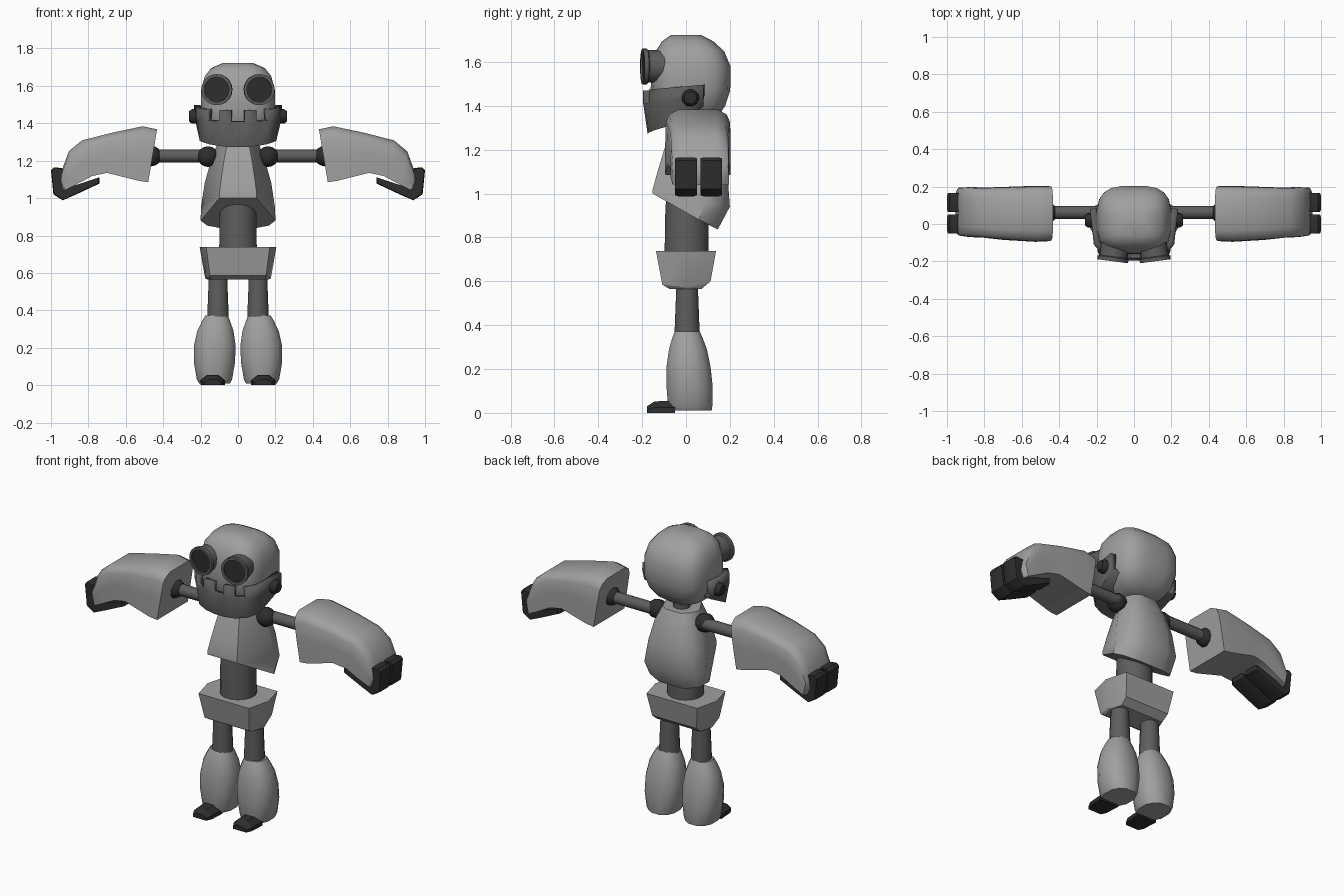
import bpy, bmesh, math
from mathutils import Vector

if "Cube" in bpy.data.objects:
    bpy.data.objects.remove(bpy.data.objects["Cube"])


def material(name, value):
    m = bpy.data.materials.new(name)
    m.diffuse_color = (value, value, value, 1)
    m.use_nodes = True
    m.node_tree.nodes["Principled BSDF"].inputs["Base Color"].default_value = m.diffuse_color
    return m


LIGHT = material("light_grey", 0.35)
MID = material("mid_grey", 0.11)
DARK = material("near_black", 0.027)


def finish(name, bm, mat, mirror=False, angle=40):
    bmesh.ops.recalc_face_normals(bm, faces=bm.faces)
    me = bpy.data.meshes.new(name)
    bm.to_mesh(me)
    bm.free()
    me.materials.append(mat)
    me.shade_smooth()
    me.set_sharp_from_angle(angle=math.radians(angle))
    ob = bpy.data.objects.new(name, me)
    bpy.context.collection.objects.link(ob)
    if mirror:
        ob.modifiers.new("mirror", 'MIRROR').use_mirror_merge = False
    return ob


def loft(name, rings, mat, mirror=False, angle=40):
    """Skin closed rings of equal length and cap both ends."""
    bm = bmesh.new()
    vs = [[bm.verts.new(p) for p in r] for r in rings]
    n = len(rings[0])
    for a, b in zip(vs, vs[1:]):
        for i in range(n):
            j = (i + 1) % n
            bm.faces.new((a[i], a[j], b[j], b[i]))
    bm.faces.new(vs[0])
    bm.faces.new(vs[-1])
    return finish(name, bm, mat, mirror, angle)


def lathe(name, origin, direction, profile, mat, mirror=False, n=16):
    """Turn (radius, distance) pairs around an axis."""
    d = Vector(direction).normalized()
    u = d.orthogonal().normalized()
    v = d.cross(u)
    o = Vector(origin)
    rings = []
    for r, t in profile:
        rings.append([o + d * t + (u * math.cos(a) + v * math.sin(a)) * r
                      for a in (2 * math.pi * (i + .5) / n for i in range(n))])
    return loft(name, rings, mat, mirror)


def oval(z, cx, hx, y0, y1, n=16, power=1.0):
    """Horizontal rounded ring; power below 1 makes it boxier."""
    pts = []
    for i in range(n):
        a = 2 * math.pi * (i + .5) / n
        c, s = math.cos(a), math.sin(a)
        pts.append((cx + hx * math.copysign(abs(c) ** power, c),
                    (y0 + y1) / 2 + (y1 - y0) / 2 * math.copysign(abs(s) ** power, s), z))
    return pts


def sym(half):
    """Close a half outline (x > 0, front to back) across x = 0."""
    return half + [(-x, y, z) for x, y, z in reversed(half)]


# Head and neck
loft("head", [oval(z, 0, hx, y0, y1, 20, .62) for z, hx, y0, y1 in [
    (1.31, .07, -.06, .09), (1.35, .145, -.12, .145), (1.40, .18, -.145, .18),
    (1.47, .2, -.163, .203), (1.58, .198, -.158, .205), (1.65, .18, -.14, .175),
    (1.695, .145, -.11, .125), (1.723, .08, -.07, .07)]], LIGHT, angle=50)
lathe("neck", (0, .04, 1.22), (0, 0, 1), [(.05, 0), (.045, .14)], MID, n=12)

# Eyes: rimmed tubes turned slightly outward with recessed lenses
eye_dir = (math.sin(.13), -math.cos(.13), 0)
lathe("eye_tube", (.1, -.09, 1.58), eye_dir, [
    (.074, 0), (.074, .085), (.083, .09), (.083, .11), (.067, .11), (.067, .098)],
    MID, True, 20)
lathe("eye_lens", (.1, -.09, 1.58), eye_dir, [(.066, .097), (.066, .102)], DARK, True, 20)

# Jaw: wraparound plate with notched teeth along the top
columns = [(.035, -.195, 1.272, 1.47), (.10, -.19, 1.278, 1.47), (.165, -.168, 1.288, 1.475),
           (.215, -.11, 1.305, 1.48), (.236, .08, 1.395, 1.497)]
columns = [(-x, y, b, t) for x, y, b, t in reversed(columns)] + columns
gaps = (2, 4, 6)
bm = bmesh.new()
low = [bm.verts.new((x * .95, y + (.02 if y < 0 else 0), b)) for x, y, b, t in columns]
mid = [bm.verts.new((x, y, t - .06)) for x, y, b, t in columns]
top = [bm.verts.new((x, y, t)) for x, y, b, t in columns]
for i in range(len(columns) - 1):
    bm.faces.new((low[i], low[i + 1], mid[i + 1], mid[i]))
    if i not in gaps:
        bm.faces.new((mid[i], mid[i + 1], top[i + 1], top[i]))
for i in range(len(columns) // 2 - 1):          # underside
    k = len(columns) - 1 - i
    bm.faces.new((low[i], low[k], low[k - 1], low[i + 1]))
for v in [v for v in bm.verts if not v.link_faces]:
    bm.verts.remove(v)
jaw = finish("jaw", bm, MID, angle=35)
solid = jaw.modifiers.new("thickness", 'SOLIDIFY')
solid.thickness = .035
solid.offset = -1
lathe("jaw_bolt", (.21, .02, 1.437), (1, 0, 0),
      [(.04, 0), (.04, .035), (.028, .052)], DARK, True, 10)

# Torso: slanted lower edge, flat front, rounded back
loft("torso", [sym(h) for h in [
    [(.10, -.152, 1.0), (.2, .06, .88), (.165, .115, .853), (.08, .145, .837)],
    [(.10, -.152, 1.02), (.198, .08, .95), (.165, .165, .945), (.08, .2, .94)],
    [(.09, -.13, 1.10), (.178, .065, 1.08), (.145, .155, 1.08), (.075, .19, 1.08)],
    [(.075, -.1, 1.2), (.145, .045, 1.2), (.12, .13, 1.2), (.065, .16, 1.2)],
    [(.06, -.065, 1.28), (.115, .035, 1.28), (.09, .095, 1.28), (.05, .125, 1.28)]]],
    LIGHT, angle=45)

# Waist and pelvis
lathe("waist", (0, .003, .7), (0, 0, 1), [(.103, 0), (.1, .2), (.09, .38)], MID, n=16)
loft("pelvis", [sym(h) for h in [
    [(.145, -.075, .565), (.165, .0, .565), (.145, .07, .565)],
    [(.15, -.108, .585), (.176, .0, .572), (.15, .112, .6)],
    [(.17, -.137, .738), (.205, .0, .738), (.17, .137, .738)]]], LIGHT, angle=30)

# Legs and feet
loft("thigh", [oval(z, .107, r, .005 - r, .005 + r, 12) for z, r in [
    (.35, .06), (.6, .05)]], MID, True)
loft("shin", [oval(z, cx, hx, y0, y1, 12, .85) for z, cx, hx, y0, y1 in [
    (.01, .125, .085, -.08, .12), (.03, .126, .097, -.085, .123),
    (.12, .126, .113, -.092, .125), (.21, .124, .115, -.092, .115),
    (.29, .121, .1, -.08, .098), (.345, .117, .076, -.064, .077),
    (.372, .115, .062, -.052, .064)]], LIGHT, True, 45)
loft("foot", [[(.135 + sx * w, y, z) for sx, z in
               ((-1, 0), (1, 0), (1, h * .45), (.45, h), (-.45, h), (-1, h * .45))]
              for y, w, h in [(-.178, .045, .03), (-.145, .06, .052), (-.05, .065, .057)]],
     DARK, True, 25)

# Arm rods with ball joints
lathe("arm_rod", (.14, .062, 1.225), (1, 0, 0), [(.034, 0), (.034, .32)], MID, True, 12)
ball = [(.056 * math.sin(a), -.056 * math.cos(a)) for a in
        (math.pi * k / 8 for k in range(1, 8))]
lathe("shoulder_joint", (.16, .045, 1.222), (1, 0, 0), ball, DARK, True, 10)
lathe("elbow_joint", (.465, .06, 1.225), (1, 0, 0), ball, DARK, True, 10)


# Forearm: bent block with rounded upper edges, lofted along its length
def arm_ring(bx, bz, tx, tz, y0, y1):
    w = y1 - y0
    out = []
    for fy, t in ((0, 0), (0, .45), (.01, .8), (.06, .92), (.2, 1),
                  (.8, 1), (.94, .92), (.99, .8), (1, .45), (1, 0)):
        out.append((bx + (tx - bx) * t, y0 + w * fy, bz + (tz - bz) * t))
    return out


loft("forearm", [arm_ring(*s) for s in [
    (.48, 1.085, .433, 1.368, -.092, .203), (.53, 1.092, .51, 1.384, -.095, .204),
    (.70, 1.135, .68, 1.348, -.085, .198), (.78, 1.118, .835, 1.308, -.073, .195),
    (.86, 1.075, .905, 1.25, -.07, .197), (.925, 1.042, .945, 1.14, -.062, .195),
    (.935, 1.04, .955, 1.085, -.045, .175)]], LIGHT, True, 42)

# Fingers: two hooked pads curling around the end of each forearm
hook = [(.94, 1.16), (.985, 1.165), (1.0, 1.15), (.987, 1.02), (.937, .988),
        (.86, 1.022), (.74, 1.078), (.74, 1.11), (.92, 1.05), (.945, 1.085)]
cx = sum(p[0] for p in hook) / len(hook)
cz = sum(p[1] for p in hook) / len(hook)
for label, y in (("front", 0.0), ("rear", .115)):
    loft(label + "_finger", [[(cx + (x - cx) * s, y + dy, cz + (z - cz) * s) for x, z in hook]
                             for dy, s in ((-.05, .95), (-.036, 1), (.036, 1), (.05, .95))],
         DARK, True, 30)
